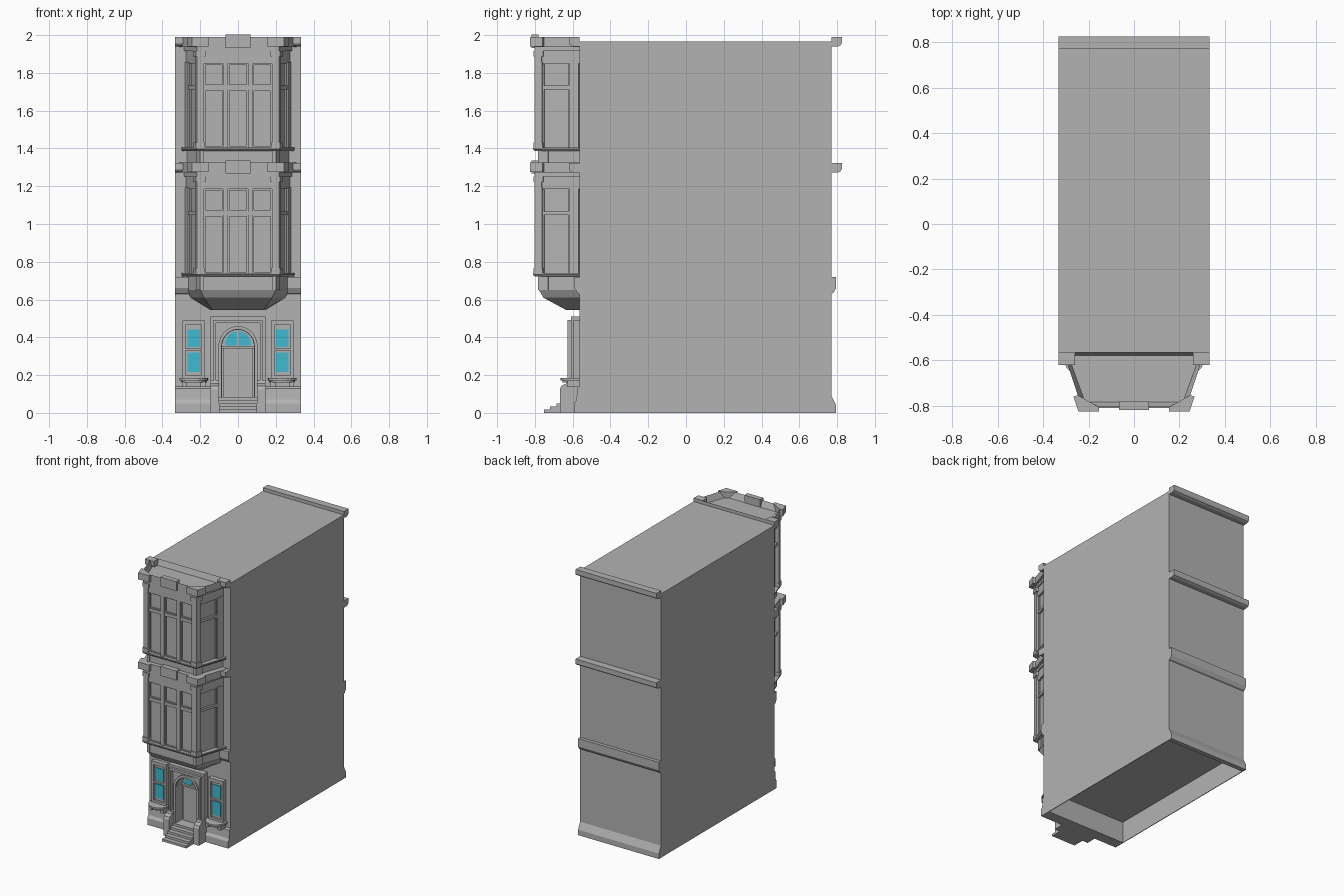
import bpy, bmesh, math
from mathutils import Vector

cube = bpy.data.objects.get("Cube")
if cube:
    bpy.data.objects.remove(cube)


def material(name, color):
    m = bpy.data.materials.new(name)
    m.use_nodes = True
    m.diffuse_color = color
    m.node_tree.nodes["Principled BSDF"].inputs["Base Color"].default_value = color
    return m


STONE = material("grey stone", (0.45, 0.45, 0.45, 1))
GLASS = material("blue glass", (0.05, 0.5, 0.64, 1))
WALL, BACK = -0.565, 0.77


def loft(name, low, high, mat=STONE, sink=None):
    """Solid between two matching loops; sink=(rim, depth) hollows the top."""
    bm = bmesh.new()
    a = [bm.verts.new(p) for p in low]
    b = [bm.verts.new(p) for p in high]
    bm.faces.new(a)
    top = bm.faces.new(b)
    for i in range(len(a)):
        j = (i + 1) % len(a)
        bm.faces.new((a[i], a[j], b[j], b[i]))
    bmesh.ops.recalc_face_normals(bm, faces=bm.faces)
    if sink:
        bmesh.ops.inset_region(bm, faces=[top], thickness=sink[0])
        bmesh.ops.translate(bm, vec=(0, 0, -sink[1]), verts=top.verts)
    mesh = bpy.data.meshes.new(name)
    bm.to_mesh(mesh)
    bm.free()
    mesh.materials.append(mat)
    obj = bpy.data.objects.new(name, mesh)
    bpy.context.collection.objects.link(obj)
    return obj


def prism(name, pts, z0, z1, top=None, **kw):
    return loft(name, [(x, y, z0) for x, y in pts], [(x, y, z1) for x, y in top or pts], **kw)


def along_x(name, yz, x0, x1):
    return loft(name, [(x0, y, z) for y, z in yz], [(x1, y, z) for y, z in yz])


def along_y(name, xz, y0, y1, mat=STONE):
    return loft(name, [(x, y0, z) for x, z in xz], [(x, y1, z) for x, z in xz], mat)


def box(name, x0, x1, y0, y1, z0, z1, mat=STONE):
    return prism(name, [(x0, y0), (x1, y0), (x1, y1), (x0, y1)], z0, z1, mat=mat)


def cut(obj, cutter, keep=False):
    mod = obj.modifiers.new("cut", 'BOOLEAN')
    mod.operation, mod.object, mod.solver = 'DIFFERENCE', cutter, 'EXACT'
    bpy.context.view_layer.objects.active = obj
    bpy.ops.object.modifier_apply(modifier=mod.name)
    if not keep:
        bpy.data.objects.remove(cutter)


def arch(r, z0, spring, rise, n=14):
    curve = [(r * math.cos(math.pi * i / n), spring + rise * math.sin(math.pi * i / n)) for i in range(n + 1)]
    return [(r, z0)] + curve + [(-r, z0)]


# Main block: hollow underneath, niche for the entrance
body = box("main_block", -0.333, 0.333, WALL, BACK, 0, 1.965)
cut(body, box("floor_cutter", -0.328, 0.328, -0.51, 0.76, -0.1, 0.16))
niche = along_y("niche_cutter", arch(0.085, 0.085, 0.35, 0.09), -0.75, -0.53)
cut(body, niche, keep=True)

# Horizontal bands on the back, and beside the bay on the front
cornice = [(0, 0), (0.035, 0), (0.05, 0.008), (0.055, 0.018), (0.055, 0.05), (0, 0.05)]
string_course = [(0, 0), (0.01, 0.005), (0.025, 0.03), (0.025, 0.09), (0, 0.09)]
for level, prof, z in (("top", cornice, 1.94), ("middle", cornice, 1.273), ("lower", string_course, 0.63)):
    along_x(f"back_{level}_band", [(BACK + d, z + h) for d, h in prof], -0.333, 0.333)
    for s in (-1, 1):
        along_x(f"front_{level}_band", [(WALL - d, z + h) for d, h in prof], s * 0.26, s * 0.333)
along_x("back_plinth", [(BACK, 0), (0.795, 0), (0.795, 0.04), (0.78, 0.07), (BACK, 0.09)], -0.333, 0.333)
for s in (-1, 1):
    along_x("front_plinth", [(WALL, 0), (-0.592, 0), (-0.592, 0.05), (-0.58, 0.07), (-0.575, 0.13), (WALL, 0.14)],
            s * 0.14, s * 0.333)


# Bay helpers: a plan is (half width at wall, half width at front, front y)
def plan(wx, fx, fy):
    return [(-wx, WALL), (-fx, fy), (fx, fy), (wx, WALL)]


def corner_wrap(name, p, a, b, t, z0, z1):
    """Mitred strip round both front corners: a along the front, b along the side."""
    wx, fx, fy = p
    c = Vector((fx, fy))
    d = (Vector((wx, WALL)) - c).normalized()
    n = Vector((d.y, -d.x))
    miter = c + n * t + d * (-t * (1 + n.y) / d.y)
    pts = [(fx - a, fy), (fx - a, fy - t), tuple(miter), tuple(c + d * b + n * t), tuple(c + d * b)]
    for s in (-1, 1):
        prism(name, [(s * x, y) for x, y in pts], z0, z1)


def strip(name, p, q, u0, u1, t, z0, z1):
    """Flat bar on the wall from p to q, standing out by t."""
    p, q = Vector(p), Vector(q)
    d = (q - p).normalized()
    n = Vector((d.y, -d.x))
    a, b = p + d * u0, p + d * u1
    prism(name, [tuple(v) for v in (a, b, b + n * t, a + n * t)], z0, z1)


core = (0.262, 0.2, -0.778)
outer = (0.275, 0.21, -0.798)
crown = (0.31, 0.23, -0.805)


def bay_storey(z, rim):
    """One storey of the bay, z being the underside of its sill."""
    prism("bay_core", plan(*core), z, z + 0.56)
    prism("bay_sill", plan(0.295, 0.212, -0.8), z, z + 0.01, top=plan(0.3, 0.22, -0.81))
    prism("bay_sill_top", plan(0.3, 0.22, -0.81), z + 0.01, z + 0.018)
    prism("bay_frieze", plan(*outer), z + 0.462, z + 0.555)
    prism("bay_bed_moulding", plan(0.285, 0.217, -0.802), z + 0.53, z + 0.55)
    prism("bay_cornice", plan(*crown), z + 0.55, z + 0.603, sink=rim)
    corner_wrap("corner_pilaster", core, 0.02, 0.02, 0.024, z, z + 0.55)
    corner_wrap("pilaster_base", core, 0.026, 0.027, 0.03, z + 0.015, z + 0.045)
    corner_wrap("pilaster_capital", core, 0.028, 0.03, 0.03, z + 0.5, z + 0.53)
    corner_wrap("cornice_corner_block", crown, 0.075, 0.055, 0.02, z + 0.553, z + 0.603)
    box("cornice_centre_block", -0.065, 0.065, -0.818, -0.78, z + 0.545, z + 0.615)
    # Window bars: three lights in front, one on each side
    left, right = (-core[1], core[2]), (core[1], core[2])
    for u in (0.134, 0.266):
        strip("front_mullion", left, right, u - 0.013, u + 0.013, 0.02, z, z + 0.47)
    strip("front_transom", left, right, 0, 0.4, 0.014, z + 0.325, z + 0.345)
    for a, b in ((0.02, 0.121), (0.147, 0.253), (0.279, 0.38)):
        for z0, z1 in ((0.018, 0.325), (0.345, 0.462)):
            for u in (a, b - 0.007):
                strip("sash_stile", left, right, u, u + 0.007, 0.009, z + z0, z + z1)
            for h in (z0, z1 - 0.007):
                strip("sash_rail", left, right, a, b, 0.009, z + h, z + h + 0.007)
    for s in (-1, 1):
        ends = [(s * core[1], core[2]), (s * core[0], WALL)]
        length = (Vector(ends[1]) - Vector(ends[0])).length
        spans = [(0, 0.022, 0.02, 0, 0.47), (0.172, length, 0.018, 0, 0.47), (0.02, 0.18, 0.014, 0.325, 0.345),
                 (0.022, 0.029, 0.009, 0.018, 0.46), (0.165, 0.172, 0.009, 0.018, 0.46)]
        for u0, u1, t, z0, z1 in spans:
            if s < 0:
                strip("side_bar", ends[1], ends[0], length - u1, length - u0, t, z + z0, z + z1)
            else:
                strip("side_bar", ends[0], ends[1], u0, u1, t, z + z0, z + z1)


bay_storey(0.722, None)
bay_storey(1.387, (0.026, 0.045))

# Aprons under the sills and the corbel that carries the bay
base = (0.27, 0.195, -0.775)
for z0, z1 in ((0.65, 0.725), (1.325, 1.39)):
    prism("bay_apron", plan(*base), z0, z1)
    corner_wrap("apron_corner", base, 0.012, 0.05, 0.008, z0, z1)
prism("corbel_band", plan(0.25, 0.18, -0.755), 0.61, 0.65, top=plan(0.272, 0.198, -0.778))
prism("corbel", plan(0.145, 0.135, -0.635), 0.545, 0.61, top=plan(0.25, 0.18, -0.755))

# Entrance surround, built in steps towards the arch
backing = box("door_surround", -0.125, 0.125, -0.6, WALL, 0.0, 0.49)
cut(backing, niche)
for r, w, t, h in ((0.145, 0.014, 0.045, 0.51), (0.131, 0.014, 0.062, 0.493)):
    for s in (-1, 1):
        box("surround_jamb", s * r, s * (r - w), WALL - t, WALL, 0.16, h)
    box("surround_head", w - r, r - w, WALL - t, WALL, h - 0.018, h)
archivolt = along_y("archivolt", arch(0.104, 0.085, 0.35, 0.11), -0.612, -0.59)
cut(archivolt, along_y("arch_cutter", arch(0.087, 0.0, 0.35, 0.092), -0.7, -0.5))

# Door leaf and fanlight
box("door_leaf", -0.076, 0.076, -0.54, -0.528, 0.085, 0.342)
box("door_transom", -0.085, 0.085, -0.55, -0.528, 0.342, 0.355)
for s in (-1, 1):
    quarter = [(0.004, 0.357)] + [(0.004 + 0.066 * math.cos(t * math.pi / 16),
                                   0.357 + 0.075 * math.sin(t * math.pi / 16)) for t in range(9)]
    along_y("fanlight_pane", [(s * x, z) for x, z in quarter], -0.537, -0.529, GLASS)

# Steps and cheek walls
for i in range(5):
    box("step", -0.1, 0.1, -0.752 + 0.033 * i, -0.56, 0.0, 0.017 * (i + 1))
for s in (-1, 1):
    along_x("step_cheek", [(WALL, 0), (-0.668, 0), (-0.668, 0.125), (-0.66, 0.143), (-0.635, 0.155),
                           (-0.63, 0.172), (WALL, 0.172)], s * 0.1, s * 0.146)

# Ground floor windows with bowed sills on brackets
for s in (-1, 1):
    x = s * 0.235
    box("window_panel", x - 0.056, x + 0.056, -0.582, WALL, 0.18, 0.485)
    for side in (-1, 1):
        box("window_jamb", x + side * 0.06, x + side * 0.042, -0.598, WALL, 0.18, 0.49)
        box("sill_bracket", x + side * 0.062, x + side * 0.034, -0.63, WALL, 0.138, 0.165)
    for z0, z1 in ((0.18, 0.2), (0.33, 0.342), (0.465, 0.49)):
        box("window_rail", x - 0.043, x + 0.043, -0.598, WALL, z0, z1)
    for z0, z1 in ((0.217, 0.32), (0.35, 0.442)):
        box("window_glass", x - 0.033, x + 0.033, -0.587, -0.58, z0, z1, GLASS)
    bow = [(math.cos(math.pi * i / 10), math.sin(math.pi * i / 10)) for i in range(11)]
    for w, depth, z0, z1 in ((0.068, 0.088, 0.16, 0.172), (0.076, 0.1, 0.172, 0.184)):
        prism("window_sill", [(x - w, WALL)] + [(x - w * c, WALL - 0.02 - (depth - 0.02) * h) for c, h in bow]
              + [(x + w, WALL)], z0, z1)
